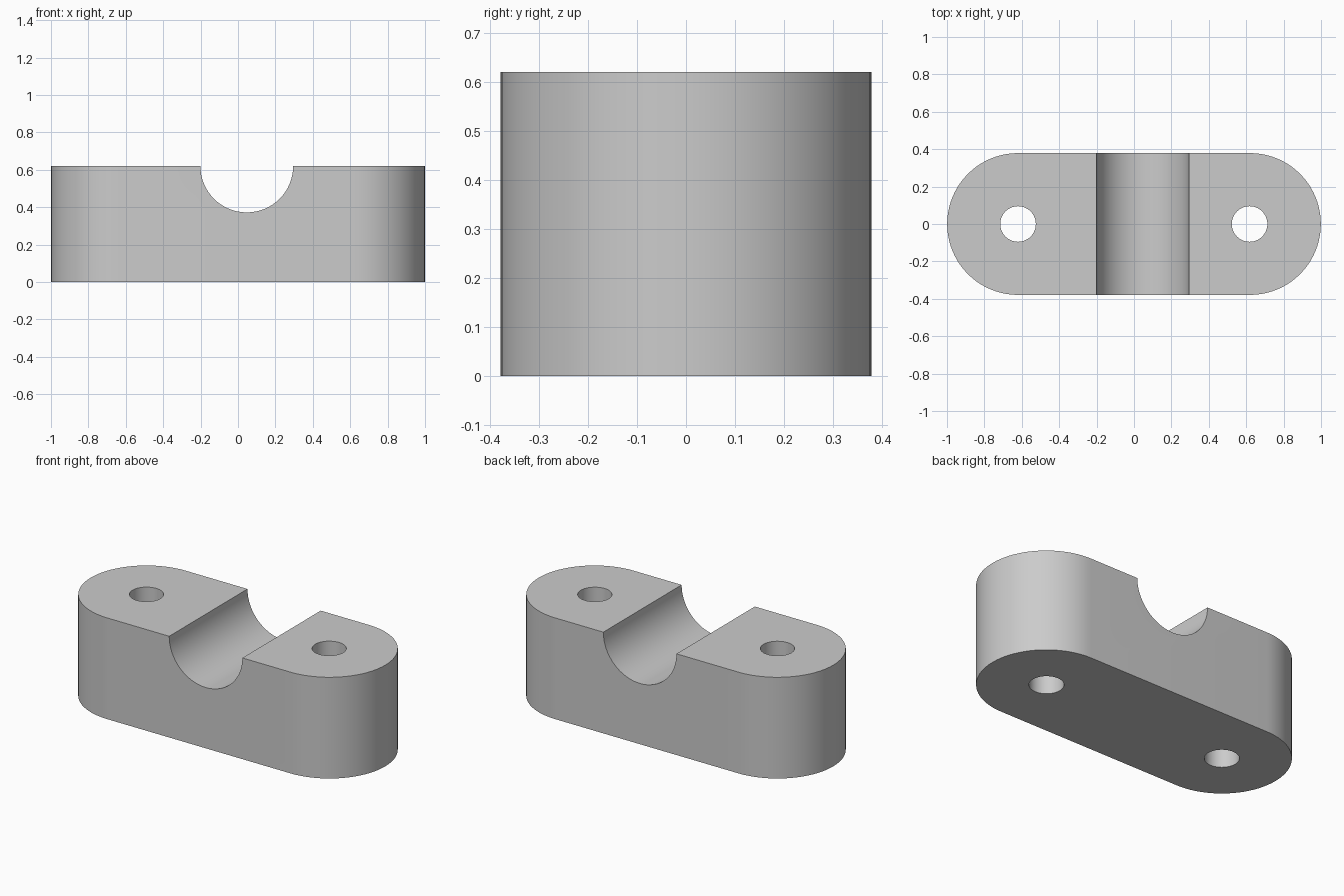
import bpy, bmesh, math

if "Cube" in bpy.data.objects:
    bpy.data.objects.remove(bpy.data.objects["Cube"])

HEIGHT, RADIUS, OFFSET = 0.62, 0.379, 0.62

grey = bpy.data.materials.new("light grey")
grey.diffuse_color = (0.6, 0.6, 0.6, 1)
grey.use_nodes = True
grey.node_tree.nodes["Principled BSDF"].inputs["Base Color"].default_value = grey.diffuse_color


def arc(cx, r, start, n=40):
    return [(cx + r * math.cos(start + math.pi * i / n),
             r * math.sin(start + math.pi * i / n)) for i in range(n + 1)]


def cutter(name, r, depth, loc, rot=(0, 0, 0)):
    bpy.ops.mesh.primitive_cylinder_add(vertices=64, radius=r, depth=depth,
                                        location=loc, rotation=rot)
    ob = bpy.context.object
    ob.name = name
    ob.hide_render = True
    return ob


# Rounded block: stadium outline extruded upward
bm = bmesh.new()
outline = arc(OFFSET, RADIUS, -math.pi / 2) + arc(-OFFSET, RADIUS, math.pi / 2)
base = bm.faces.new([bm.verts.new((x, y, 0)) for x, y in outline])
top = bmesh.ops.extrude_face_region(bm, geom=[base])
bmesh.ops.translate(bm, vec=(0, 0, HEIGHT),
                    verts=[v for v in top["geom"] if isinstance(v, bmesh.types.BMVert)])
bmesh.ops.recalc_face_normals(bm, faces=bm.faces)
mesh = bpy.data.meshes.new("clamp_block")
bm.to_mesh(mesh)
bm.free()
mesh.materials.append(grey)
block = bpy.data.objects.new("clamp_block", mesh)
bpy.context.collection.objects.link(block)

# Bolt holes and the off-centre half-round channel
cutters = [
    cutter("left_hole_cutter", 0.095, 2, (-0.62, 0, 0.3)),
    cutter("right_hole_cutter", 0.095, 2, (0.618, 0, 0.3)),
    cutter("channel_cutter", 0.248, 2, (0.047, 0, HEIGHT), (math.pi / 2, 0, 0)),
]
bpy.context.view_layer.update()
bpy.ops.object.select_all(action="DESELECT")
block.select_set(True)
bpy.context.view_layer.objects.active = block
for c in cutters:
    mod = block.modifiers.new(c.name, "BOOLEAN")
    mod.operation, mod.solver, mod.object = "DIFFERENCE", "EXACT", c
    bpy.ops.object.modifier_apply(modifier=mod.name)
for c in cutters:
    bpy.data.objects.remove(c)

bpy.ops.object.shade_smooth_by_angle(angle=math.radians(30))
